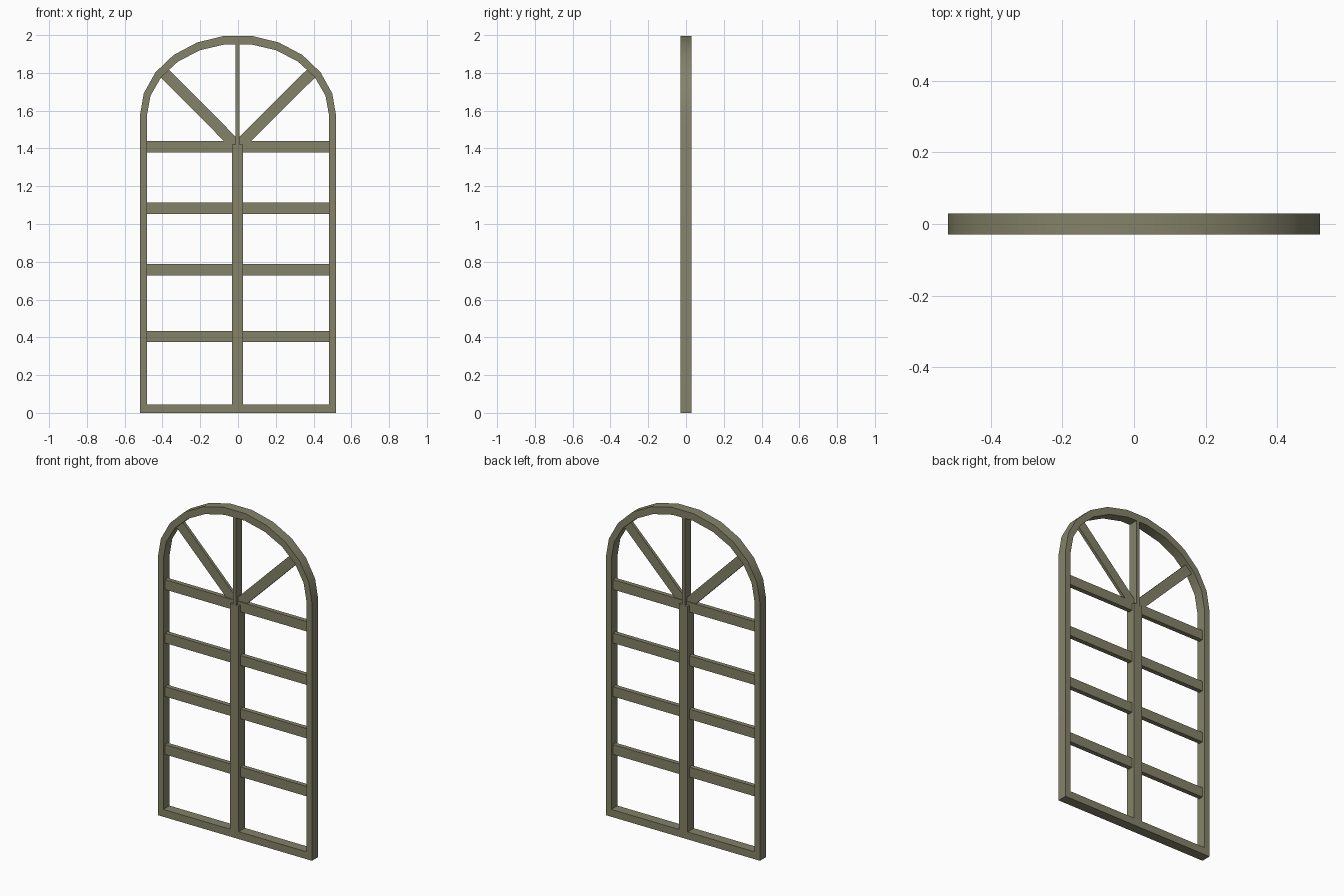
import bpy
import bmesh
from math import sin, cos, pi, radians
from mathutils import Vector, Matrix

cube = bpy.data.objects.get("Cube")
if cube:
    bpy.data.objects.remove(cube, do_unlink=True)

HALF_DEPTH = 0.03
SPRING = 1.57      # height where the arch begins
ARCH_STEPS = 11

# Paint
paint = bpy.data.materials.new("olive_grey_paint")
paint.use_nodes = True
colour = (0.23, 0.225, 0.14, 1)
paint.diffuse_color = colour
paint.node_tree.nodes["Principled BSDF"].inputs["Base Color"].default_value = colour


def add_object(name, bm):
    bmesh.ops.recalc_face_normals(bm, faces=bm.faces)
    mesh = bpy.data.meshes.new(name)
    bm.to_mesh(mesh)
    bm.free()
    mesh.materials.append(paint)
    obj = bpy.data.objects.new(name, mesh)
    bpy.context.collection.objects.link(obj)
    return obj


def bar(name, start, end, width):
    """Square-edged bar between two (x, z) points, as deep as the frame."""
    a, b = (Vector((p[0], 0, p[1])) for p in (start, end))
    along = b - a
    turn = along.to_track_quat('Z', 'Y').to_matrix().to_4x4()
    size = Matrix.Diagonal((width, 2 * HALF_DEPTH, along.length, 1))
    bm = bmesh.new()
    bmesh.ops.create_cube(bm, size=1, matrix=Matrix.Translation((a + b) / 2) @ turn @ size)
    return add_object(name, bm)


def arched_outline(half_width, bottom, top):
    """Outline with straight sides and an elliptical head."""
    points = [(-half_width, bottom), (half_width, bottom)]
    for i in range(ARCH_STEPS + 1):
        t = pi * i / ARCH_STEPS
        points.append((half_width * cos(t), SPRING + (top - SPRING) * sin(t)))
    return points


# Arched outer frame with sill
bm = bmesh.new()
outlines = (arched_outline(0.52, 0, 2.0), arched_outline(0.483, 0.045, 1.955))
rings = [[bm.verts.new((x, y, z)) for x, z in outline]
         for outline in outlines for y in (-HALF_DEPTH, HALF_DEPTH)]
outer_front, outer_back, inner_front, inner_back = rings
loop = [outer_front, outer_back, inner_back, inner_front]
count = len(outer_front)
for r in range(4):
    p, q = loop[r], loop[(r + 1) % 4]
    for i in range(count):
        j = (i + 1) % count
        bm.faces.new((p[i], p[j], q[j], q[i]))
frame = add_object("arched_frame", bm)
bpy.ops.object.select_all(action='DESELECT')
frame.select_set(True)
bpy.context.view_layer.objects.active = frame
bpy.ops.object.shade_smooth_by_angle(angle=radians(30))

# Central mullion
bar("central_mullion", (-0.003, 0.02), (-0.003, 1.42), 0.058)

# Horizontal glazing bars
for n, z in enumerate((0.404, 0.757, 1.083, 1.409), 1):
    bar(f"crossbar_{n}", (-0.5, z), (0.5, z), 0.028)

# Fan bars in the arch
hub = (-0.003, 1.41)
bar("fan_bar_centre", hub, (-0.003, 1.97), 0.02)
for side, name in ((1, "left"), (-1, "right")):
    bar(f"fan_bar_{name}", hub, (side * 0.4, 1.81), 0.018)
